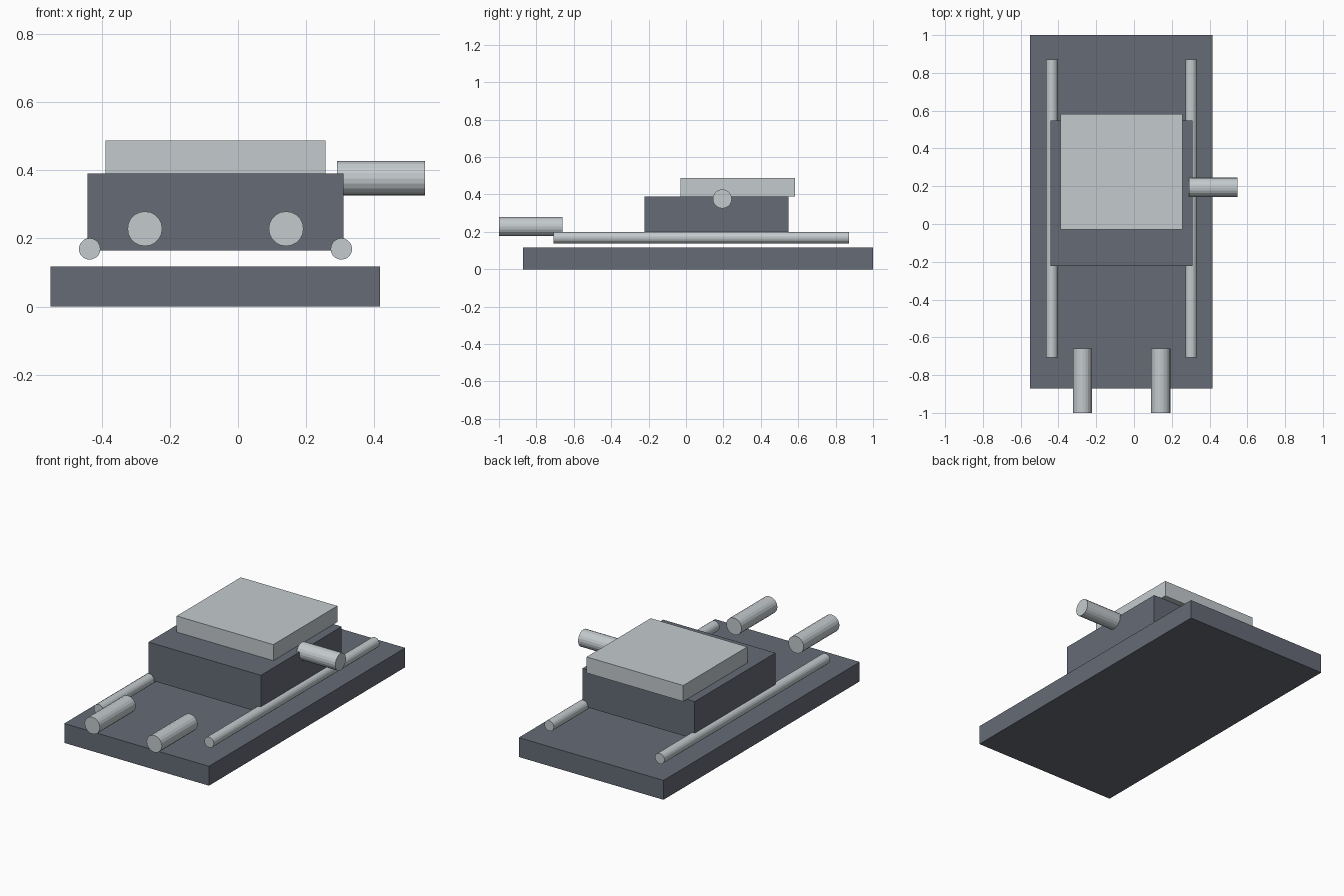
import bpy
from math import pi
from mathutils import Matrix, Vector

if "Cube" in bpy.data.objects:
    bpy.data.objects.remove(bpy.data.objects["Cube"])

SIDES = 20

dark = bpy.data.materials.new("dark_slate")
dark.diffuse_color = (0.13, 0.145, 0.18, 1)
dark.use_nodes = True
dark.node_tree.nodes["Principled BSDF"].inputs["Base Color"].default_value = dark.diffuse_color
light = bpy.data.materials.new("light_steel")
light.diffuse_color = (0.55, 0.59, 0.61, 1)
light.use_nodes = True
light.node_tree.nodes["Principled BSDF"].inputs["Base Color"].default_value = light.diffuse_color


def block(name, x, y, z, mat):
    """Box spanning the given (min, max) ranges."""
    centre = [(a + b) / 2 for a, b in (x, y, z)]
    size = [b - a for a, b in (x, y, z)]
    bpy.ops.mesh.primitive_cube_add(size=1)
    ob = bpy.context.object
    ob.name = name
    ob.data.transform(Matrix.Translation(centre) @ Matrix.Diagonal((*size, 1)))
    ob.data.materials.append(mat)


def rod(name, start, end, radius):
    """Flat-shaded cylinder running between two points."""
    start, end = Vector(start), Vector(end)
    axis = end - start
    bpy.ops.mesh.primitive_cylinder_add(vertices=SIDES, radius=radius, depth=axis.length)
    ob = bpy.context.object
    ob.name = name
    turn = axis.to_track_quat('Z', 'Y').to_matrix().to_4x4()
    ob.data.transform(Matrix.Translation((start + end) / 2) @ turn)
    ob.data.materials.append(light)


# Bed, sliding saddle and table
block("base", (-0.55, 0.416), (-0.871, 1.0), (0, 0.117), dark)
block("saddle", (-0.441, 0.309), (-0.223, 0.547), (0.164, 0.39), dark)
block("table", (-0.389, 0.256), (-0.029, 0.582), (0.39, 0.487), light)

# Guide rails along both sides
for side, x in (("left", -0.435), ("right", 0.303)):
    rod(f"{side}_rail", (x, -0.708, 0.169), (x, 0.872, 0.169), 0.0315)

# Front motors
for side, x in (("left", -0.273), ("right", 0.141)):
    rod(f"{side}_motor", (x, -1.0, 0.228), (x, -0.659, 0.228), 0.051)

# Side motor
rod("side_motor", (0.29, 0.194, 0.376), (0.549, 0.194, 0.376), 0.051)
